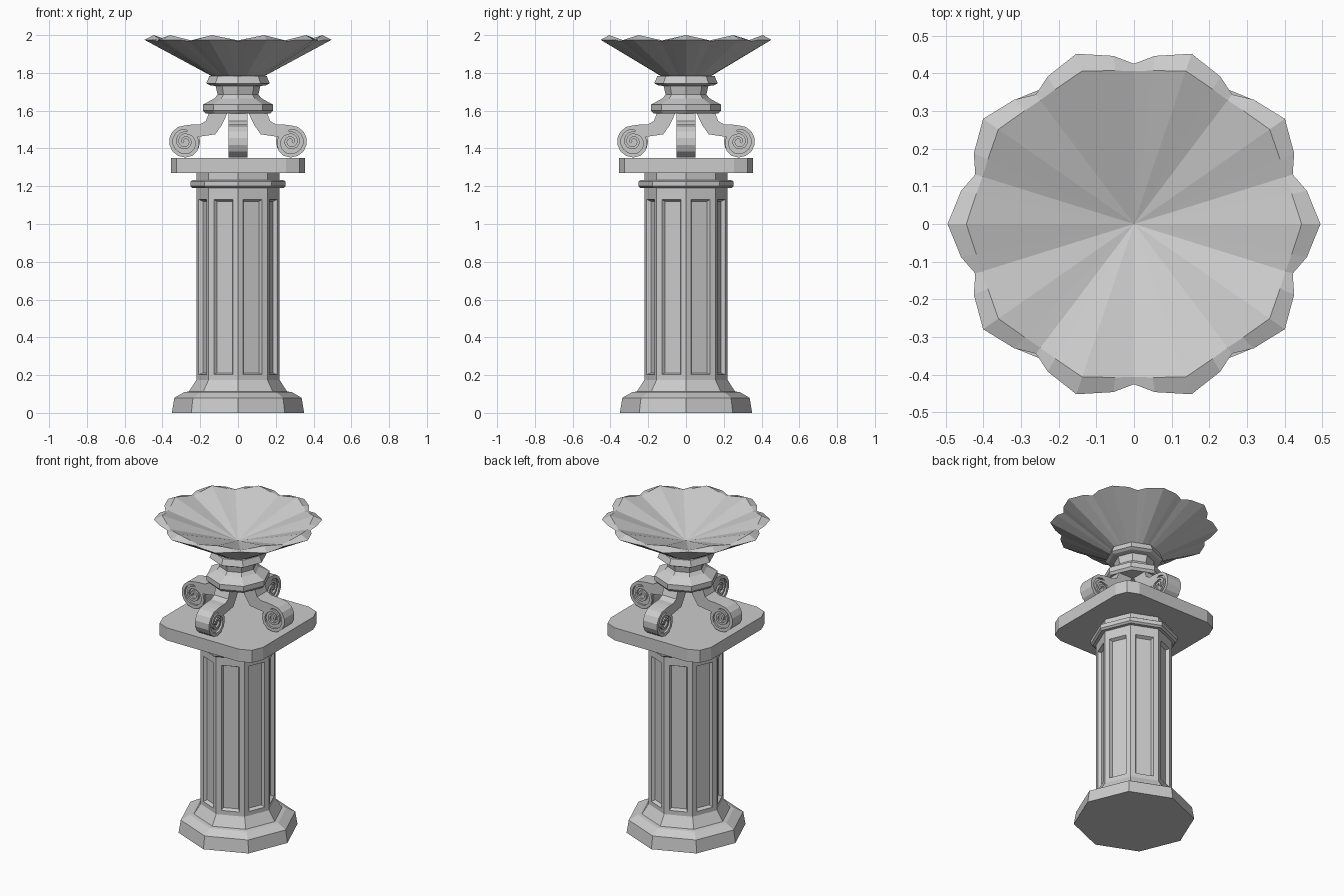
import bpy, bmesh
from math import sin, cos, pi, radians

if "Cube" in bpy.data.objects:
    bpy.data.objects.remove(bpy.data.objects["Cube"])


def finish(bm, name):
    bmesh.ops.recalc_face_normals(bm, faces=bm.faces)
    me = bpy.data.meshes.new(name)
    bm.to_mesh(me)
    bm.free()
    ob = bpy.data.objects.new(name, me)
    bpy.context.collection.objects.link(ob)
    return ob


def bridge(bm, a, b):
    n = len(a)
    return [bm.faces.new((a[i], a[(i + 1) % n], b[(i + 1) % n], b[i])) for i in range(n)]


def octagon_lathe(profile, bottom=True, top=True):
    """Stack of octagons (corners on the axes) from (radius, z) pairs."""
    bm = bmesh.new()
    rings = [[bm.verts.new((r * cos(i * pi / 4), r * sin(i * pi / 4), z)) for i in range(8)]
             for r, z in profile]
    for a, b in zip(rings, rings[1:]):
        bridge(bm, a, b)
    if bottom:
        bm.faces.new(rings[0][::-1])
    if top:
        bm.faces.new(rings[-1])
    return bm


# Stepped foot of the column
finish(octagon_lathe([(.35, 0), (.337, .08), (.285, .11), (.26, .113), (.22, .175)]), "column_base")

# Shaft with a sunken panel on each side
bm = octagon_lathe([(.22, .172), (.22, 1.16)])
bmesh.ops.recalc_face_normals(bm, faces=bm.faces)
sides = [f for f in bm.faces if len(f.verts) == 4]
bmesh.ops.inset_individual(bm, faces=sides, thickness=.03, use_even_offset=True)
bmesh.ops.inset_individual(bm, faces=sides, thickness=.01, depth=-.02, use_even_offset=True)
finish(bm, "column_shaft")

# Collar under the slab
finish(octagon_lathe([(.22, 1.16), (.22, 1.19), (.24, 1.19), (.252, 1.2), (.252, 1.225),
                      (.24, 1.232), (.22, 1.232), (.22, 1.27)]), "column_collar")

# Square slab with rounded corners
bm = bmesh.new()
bmesh.ops.create_cube(bm, size=1)
for v in bm.verts:
    v.co = (v.co.x * .71, v.co.y * .71, 1.31 + v.co.z * .08)
corners = [e for e in bm.edges if abs(e.verts[0].co.z - e.verts[1].co.z) > .01]
bmesh.ops.bevel(bm, geom=corners, offset=.1, segments=2, profile=.5, affect='EDGES')
finish(bm, "top_slab")

# Scroll bracket: arm edges, then a spiral band
CX, CZ = .28, 1.437
upper = [(.15, 1.60), (.17, 1.545), (.20, 1.528), (.24, 1.527)]
lower = [(.05, 1.60), (.085, 1.525), (.12, 1.475), (.22, 1.46)]
STEPS = 14
for i in range(int(STEPS * 2.4) + 1):
    t = i / STEPS
    if t < .6:
        r = .085
    elif t < 1:
        r = .085 - .03 * (t - .6) / .4
    else:
        r = .055 - .028 * (t - 1)
    a = pi / 2 - t * 2 * pi
    for edge, rad in ((upper, r), (lower, r - (.02 if t < 1 else .014))):
        edge.append((CX + rad * cos(a), CZ + rad * sin(a)))


def scroll_bracket(name):
    bm = bmesh.new()
    half = .05
    rings = [[bm.verts.new((u[0], -half, u[1])), bm.verts.new((u[0], half, u[1])),
              bm.verts.new((l[0], half, l[1])), bm.verts.new((l[0], -half, l[1]))]
             for u, l in zip(upper, lower)]
    for a, b in zip(rings, rings[1:]):
        bridge(bm, a, b)
    bm.faces.new(rings[0])
    bm.faces.new(rings[-1])
    # recessed core behind the spiral
    core = [[bm.verts.new((CX + .08 * cos(k * 2 * pi / STEPS), y, CZ + .08 * sin(k * 2 * pi / STEPS)))
             for k in range(STEPS)] for y in (-.038, .038)]
    bridge(bm, *core)
    for c in core:
        bm.faces.new(c)
    return finish(bm, name)


for k, side in enumerate(("right", "back", "left", "front")):
    scroll_bracket("scroll_bracket_" + side).rotation_euler.z = k * pi / 2

# Stem carrying the bowl
finish(octagon_lathe([(.172, 1.585), (.185, 1.6), (.185, 1.632), (.125, 1.665), (.108, 1.685),
                      (.118, 1.73), (.15, 1.735), (.168, 1.745), (.152, 1.783), (.13, 1.785)]), "bowl_stem")

# Scalloped bowl: ten lobes, slightly narrower in y
bm = bmesh.new()


def bowl_vert(r, deg, z):
    a = radians(deg)
    return bm.verts.new((r * cos(a), .96 * r * sin(a), z))


foot, rim, crest = [], [], []
for k in range(10):
    for off, r_rim, z_rim, r_crest, z_crest in ((0, .495, 1.975, .445, 2.0),
                                                (11.3, .468, 1.975, .427, 1.982),
                                                (18, .443, 1.968, .423, 1.972),
                                                (24.7, .468, 1.975, .427, 1.982)):
        d = 36 * k + off
        foot.append(bowl_vert(.13, d, 1.778))
        rim.append(bowl_vert(r_rim, d, z_rim))
        crest.append(bowl_vert(r_crest, d, z_crest))
bridge(bm, foot, rim)
bridge(bm, rim, crest)
bm.faces.new(foot[::-1])
centre = bm.verts.new((0, 0, 1.84))
for i in range(40):
    bm.faces.new((crest[i], crest[(i + 1) % 40], centre))
finish(bm, "scalloped_bowl")
